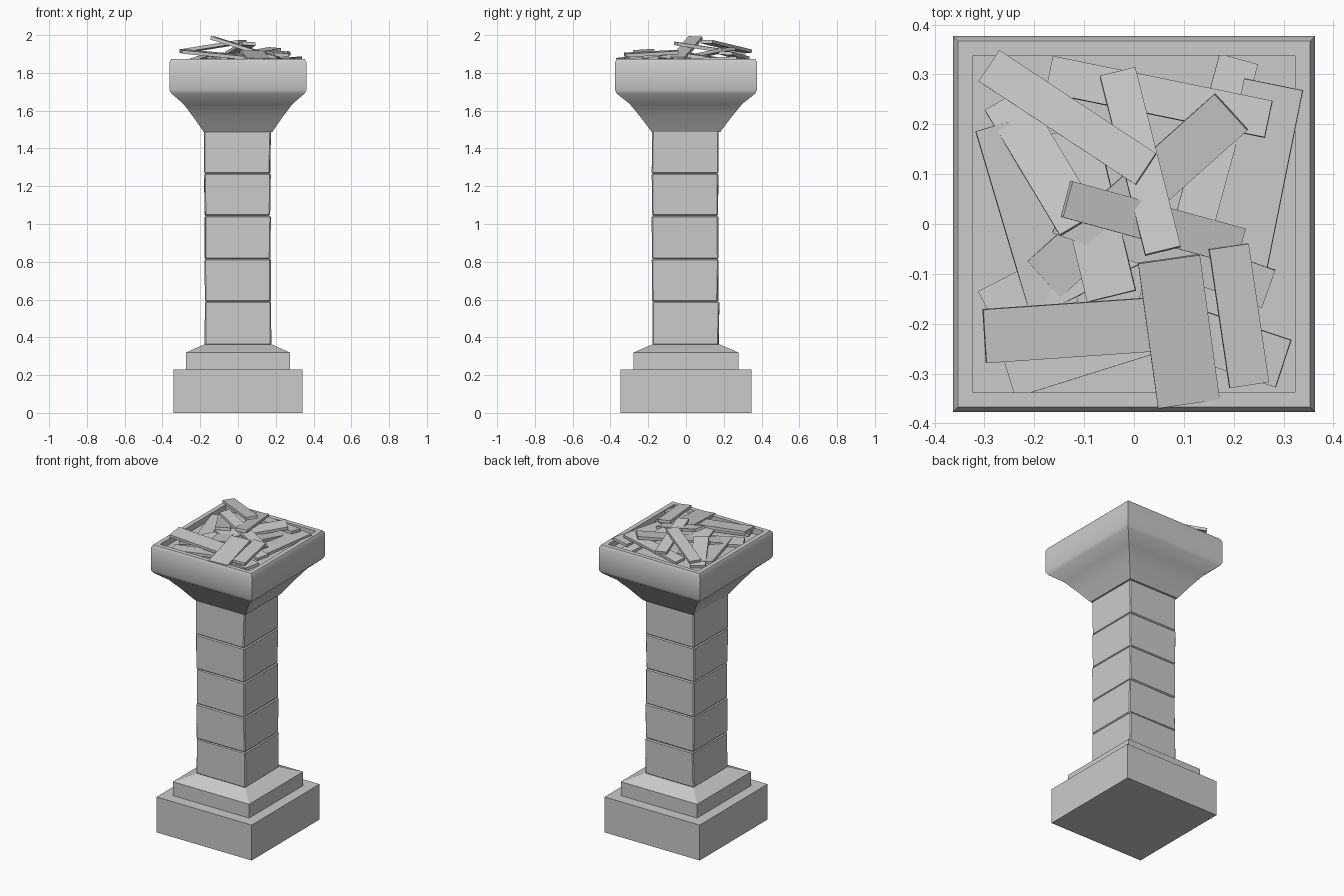
import bpy, bmesh, random
from mathutils import Vector, Matrix

if "Cube" in bpy.data.objects:
    bpy.data.objects.remove(bpy.data.objects["Cube"])

random.seed(4)


def finish(name, bm, bevel=0.0, smooth=None):
    bmesh.ops.recalc_face_normals(bm, faces=bm.faces)
    me = bpy.data.meshes.new(name)
    bm.to_mesh(me)
    bm.free()
    ob = bpy.data.objects.new(name, me)
    bpy.context.collection.objects.link(ob)
    if bevel:
        m = ob.modifiers.new("bevel", 'BEVEL')
        m.width = bevel
        m.segments = 1
    if smooth:
        bpy.context.view_layer.objects.active = ob
        ob.select_set(True)
        bpy.ops.object.shade_smooth_by_angle(angle=smooth)
        ob.select_set(False)
    return ob


def square_loft(name, profile, smooth=None):
    """Stack rectangular rings (half x, half y, z), capped at both ends."""
    bm = bmesh.new()
    rings = [[bm.verts.new((sx * hx, sy * hy, z))
              for sx, sy in ((-1, -1), (1, -1), (1, 1), (-1, 1))]
             for hx, hy, z in profile]
    for a, b in zip(rings, rings[1:]):
        for i in range(4):
            j = (i + 1) % 4
            bm.faces.new((a[i], a[j], b[j], b[i]))
    bm.faces.new(rings[0][::-1])
    bm.faces.new(rings[-1])
    return finish(name, bm, smooth=smooth)


# Stepped base
square_loft("plinth", [(0.342, 0.348, 0), (0.342, 0.348, 0.23)])
square_loft("base_step", [(0.274, 0.277, 0.23), (0.274, 0.277, 0.32), (0.18, 0.18, 0.362)])

# Stacked, slightly uneven shaft blocks
joints = [0.36, 0.59, 0.815, 1.043, 1.267, 1.492]
for i, (z0, z1) in enumerate(zip(joints, joints[1:])):
    bm = bmesh.new()
    bmesh.ops.create_cube(bm, size=1)
    bmesh.ops.scale(bm, vec=(0.35, 0.35, z1 - z0), verts=bm.verts)
    for v in bm.verts:
        v.co += Vector([random.uniform(-0.003, 0.003) for _ in range(2)] + [0])
    off = Vector((random.uniform(-0.003, 0.003) - 0.002, random.uniform(-0.004, 0.004) - 0.003, (z0 + z1) / 2))
    bmesh.ops.translate(bm, vec=off, verts=bm.verts)
    finish(f"shaft_block_{i + 1}", bm, bevel=0.006)

# Flared capital with a hollow tray on top
square_loft("capital", [
    (0.182, 0.182, 1.488), (0.235, 0.24, 1.565), (0.288, 0.297, 1.635),
    (0.352, 0.366, 1.69), (0.363, 0.377, 1.71), (0.363, 0.377, 1.855),
    (0.353, 0.367, 1.873), (0.323, 0.338, 1.873), (0.323, 0.338, 1.835)], smooth=0.6)

# Loose planks in the tray: end A (x, y, z), end B (x, y, z), width
planks = [
    (-0.29, 0.317, 1.915, 0.024, 0.11, 1.965, 0.075),
    (-0.033, 0.305, 1.90, 0.058, -0.054, 1.955, 0.073),
    (-0.135, 0.05, 1.985, 0.212, -0.045, 1.875, 0.075),
    (-0.30, -0.225, 1.915, 0.06, -0.20, 1.88, 0.108),
    (0.07, -0.07, 1.91, 0.11, -0.36, 1.868, 0.125),
    (0.19, -0.045, 1.91, 0.231, -0.323, 1.895, 0.08),
    (-0.17, 0.30, 1.88, 0.27, 0.21, 1.905, 0.075),
    (0.195, 0.225, 1.925, -0.18, -0.11, 1.855, 0.098),
    (0.28, 0.28, 1.875, 0.20, -0.12, 1.86, 0.12),
    (0.21, 0.33, 1.85, 0.12, 0.0, 1.895, 0.08),
    (-0.26, 0.25, 1.85, -0.11, 0.0, 1.90, 0.09),
    (-0.27, 0.20, 1.86, -0.16, -0.17, 1.85, 0.10),
    (-0.125, 0.19, 1.86, -0.045, -0.145, 1.885, 0.10),
    (-0.25, -0.31, 1.855, 0.10, -0.20, 1.855, 0.08),
    (-0.29, -0.18, 1.85, 0.0, -0.03, 1.85, 0.10),
    (0.30, -0.28, 1.87, 0.0, -0.18, 1.85, 0.10),
    (0.27, -0.13, 1.865, -0.15, 0.02, 1.88, 0.08),
]
for i, (ax, ay, az, bx, by, bz, w) in enumerate(planks):
    a, b = Vector((ax, ay, az)), Vector((bx, by, bz))
    x = (b - a).normalized()
    y = Vector((0, 0, 1)).cross(x).normalized()
    rot = Matrix((x, y, x.cross(y))).transposed().to_4x4()
    roll = Matrix.Rotation(random.uniform(-0.08, 0.08), 4, 'X')
    bm = bmesh.new()
    bmesh.ops.create_cube(bm, size=1)
    bmesh.ops.scale(bm, vec=((b - a).length, w, 0.018), verts=bm.verts)
    bmesh.ops.transform(bm, matrix=Matrix.Translation((a + b) / 2) @ rot @ roll, verts=bm.verts)
    finish(f"plank_{i + 1}", bm)
